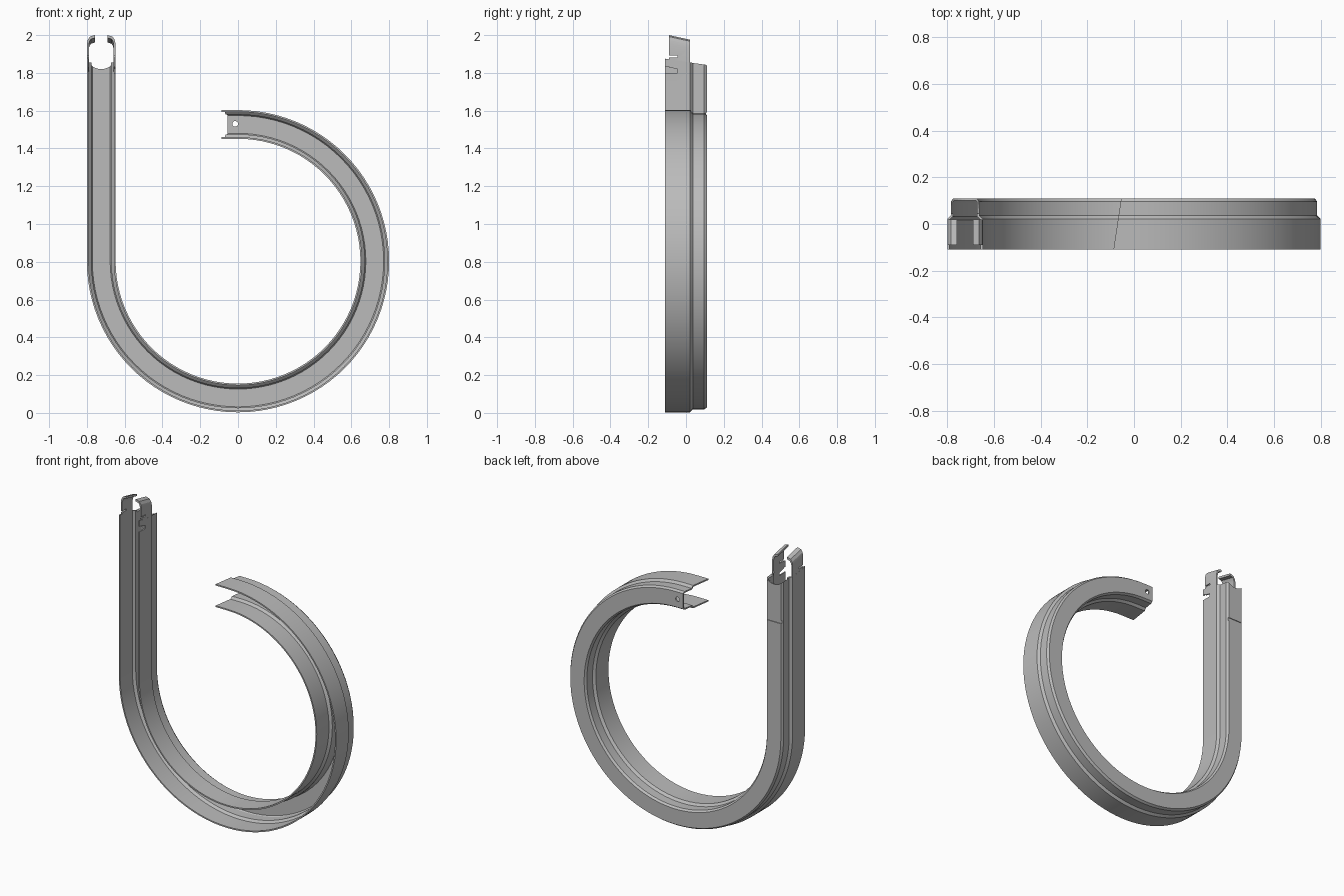
import bpy, bmesh, math
from mathutils import Matrix

cube = bpy.data.objects.get("Cube")
if cube:
    bpy.data.objects.remove(cube)

grey = bpy.data.materials.new("plain grey")
grey.use_nodes = True
grey.diffuse_color = (0.5, 0.5, 0.5, 1)
grey.node_tree.nodes["Principled BSDF"].inputs["Base Color"].default_value = (0.5, 0.5, 0.5, 1)

MID, RING_Z, THICK = 0.724, 0.803, 0.009
FRONT, BACK = -0.11, 0.11
SLANT = 0.15


def finish(name, bm):
    bmesh.ops.recalc_face_normals(bm, faces=bm.faces[:])
    mesh = bpy.data.meshes.new(name)
    bm.to_mesh(mesh)
    bm.free()
    mesh.materials.append(grey)
    ob = bpy.data.objects.new(name, mesh)
    bpy.context.collection.objects.link(ob)
    return ob


def smooth(ob):
    bpy.ops.object.select_all(action='DESELECT')
    ob.select_set(True)
    bpy.context.view_layer.objects.active = ob
    bpy.ops.object.shade_smooth_by_angle(angle=math.radians(20))


def skin(name, rings):
    """Join matching closed outlines into a capped solid."""
    bm = bmesh.new()
    loops = [[bm.verts.new(p) for p in ring] for ring in rings]
    n = len(loops[0])
    for a, b in zip(loops, loops[1:]):
        for i in range(n):
            j = (i + 1) % n
            bm.faces.new((a[i], a[j], b[j], b[i]))
    bm.faces.new(loops[0])
    bm.faces.new(loops[-1])
    return finish(name, bm)


def cut(ob, cutter):
    cutter.hide_render = True
    cutter.hide_set(True)
    mod = ob.modifiers.new(cutter.name, 'BOOLEAN')
    mod.operation, mod.solver, mod.object = 'DIFFERENCE', 'EXACT', cutter


def box(name, x, y, z):
    bm = bmesh.new()
    size = Matrix.Diagonal((x[1] - x[0], y[1] - y[0], z[1] - z[0], 1))
    centre = Matrix.Translation((sum(x) / 2, sum(y) / 2, sum(z) / 2))
    bmesh.ops.create_cube(bm, size=1, matrix=centre @ size)
    return finish(name, bm)


def rod(name, x, z, radius, y0, y1):
    bm = bmesh.new()
    place = Matrix.Translation((x, (y0 + y1) / 2, z)) @ Matrix.Rotation(math.pi / 2, 4, 'X')
    bmesh.ops.create_cone(bm, cap_ends=True, segments=32, radius1=radius,
                          radius2=radius, depth=y1 - y0, matrix=place)
    return finish(name, bm)


# Stepped channel section: half outline, then mirrored, outside and inside
half_out = [(0.076, FRONT), (0.076, 0.022), (0.061, 0.036), (0.061, 0.096), (0.051, BACK)]
half_in = [(0.076 - THICK, FRONT), (0.076 - THICK, 0.018), (0.061 - THICK, 0.032),
           (0.061 - THICK, 0.093), (0.047, BACK - THICK)]


def mirrored(half):
    return half + [(-u, y) for u, y in reversed(half)]


section = mirrored(half_out) + mirrored(half_in)[::-1]

# Hooked channel: straight leg, three quarter turn, slanted short end
rings = [[(-MID - u, y, 1.875 - SLANT * (y - FRONT)) for u, y in section]]
STEPS = 72
for k in range(STEPS + 1):
    a = math.pi + 1.5 * math.pi * k / STEPS
    rings.append([((MID + u) * math.cos(a), y, RING_Z + (MID + u) * math.sin(a))
                  for u, y in section])
rings.append([(-0.088 + SLANT * (y - FRONT), y, RING_Z + MID + u) for u, y in section])
channel = skin("hooked_channel", rings)

# Cut details
cut(channel, rod("rivet_hole_cutter", -0.015, 1.53, 0.015, 0.05, 0.2))
cut(channel, rod("leg_notch_cutter", -MID, 1.9, 0.08, 0.045, 0.2))
cut(channel, box("back_groove_cutter", (-0.9, -0.6), (BACK - 0.005, 0.2), (1.57, 1.59)))
cut(channel, box("inner_slot_cutter", (-0.69, -0.6), (-0.2, -0.045), (1.8, 1.835)))
smooth(channel)

# Curled spring clips on top of the leg
hook = [(0.0755, 1.83), (0.0755, 1.955), (0.071, 1.975), (0.06, 1.992), (0.034, 2.0),
        (0.034, 1.985), (0.055, 1.979), (0.062, 1.966), (0.066, 1.95), (0.066, 1.83)]
slot = box("clip_slot_cutter", (-0.9, -0.6), (-0.2, -0.045), (1.882, 1.892))
for name, side in (("outer_clip", -1), ("inner_clip", 1)):
    clip = skin(name, [[(-MID + side * u, y, z - 0.22 * (y + 0.09)) for u, z in hook]
                       for y in (-0.09, 0.02)])
    cut(clip, slot)
    smooth(clip)
